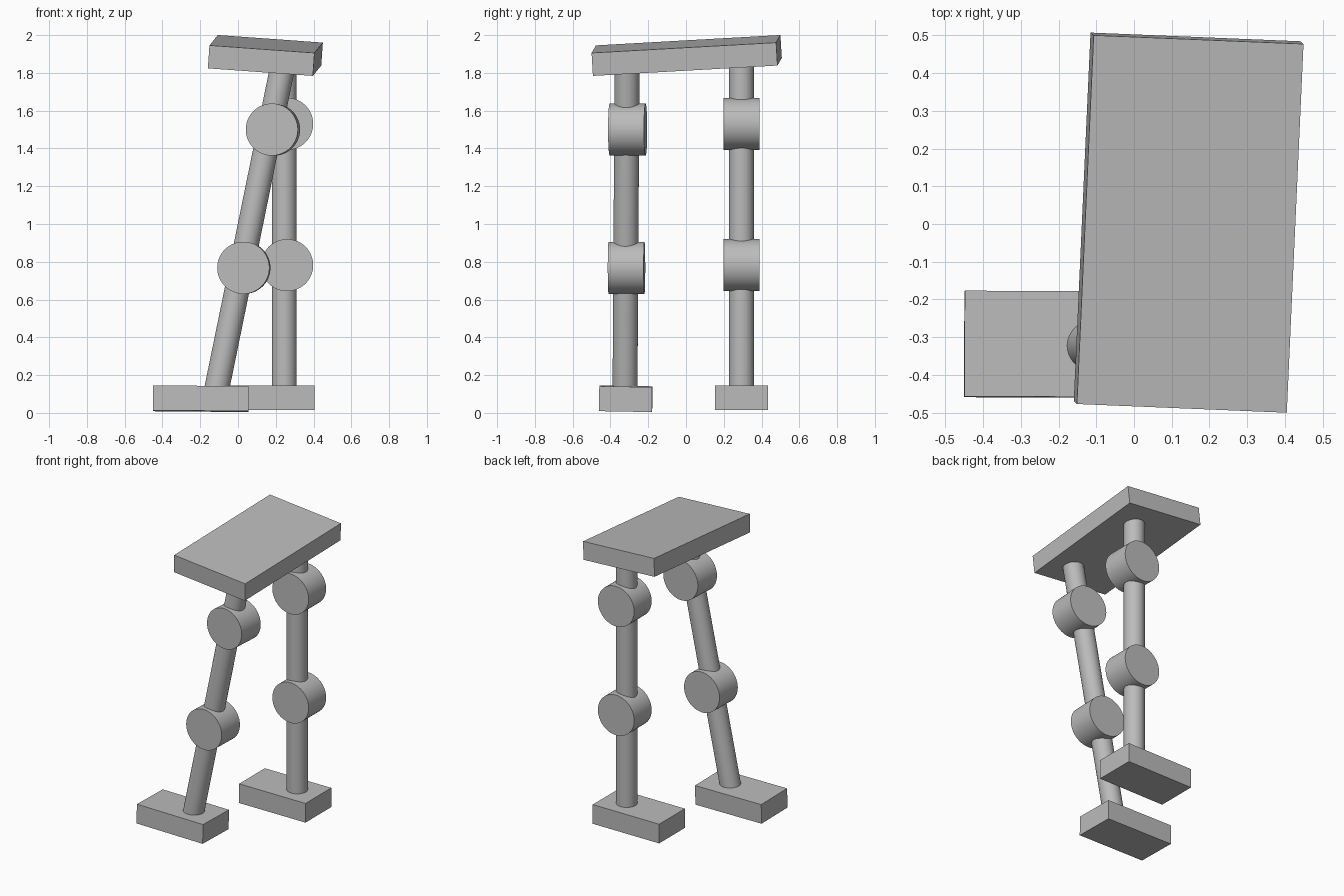
import bpy
import bmesh
from math import radians
from mathutils import Matrix, Vector

cube = bpy.data.objects.get("Cube")
if cube:
    bpy.data.objects.remove(cube, do_unlink=True)

grey = bpy.data.materials.new("plain grey")
grey.use_nodes = True
COLOR = (0.5, 0.5, 0.5, 1)
grey.diffuse_color = COLOR
grey.node_tree.nodes["Principled BSDF"].inputs["Base Color"].default_value = COLOR


def finish(name, bm, smooth=False):
    mesh = bpy.data.meshes.new(name)
    bm.to_mesh(mesh)
    bm.free()
    obj = bpy.data.objects.new(name, mesh)
    bpy.context.collection.objects.link(obj)
    mesh.materials.append(grey)
    if smooth:
        bpy.ops.object.select_all(action='DESELECT')
        obj.select_set(True)
        bpy.context.view_layer.objects.active = obj
        bpy.ops.object.shade_smooth_by_angle(angle=radians(40))
    return obj


def box(name, center, size, x_dir=(1, 0, 0), y_dir=(0, 1, 0)):
    """Box whose edges follow the given x and y directions."""
    x = Vector(x_dir).normalized()
    z = x.cross(Vector(y_dir)).normalized()
    y = z.cross(x)
    turn = Matrix((x, y, z)).transposed().to_4x4()
    bm = bmesh.new()
    bmesh.ops.create_cube(bm, size=1, matrix=Matrix.Translation(center) @ turn
                          @ Matrix.Diagonal((*size, 1)))
    return finish(name, bm)


def rod(name, start, end, radius):
    """Capped cylinder between two points."""
    a, b = Vector(start), Vector(end)
    turn = (b - a).to_track_quat('Z', 'Y').to_matrix().to_4x4()
    bm = bmesh.new()
    bmesh.ops.create_cone(bm, cap_ends=True, segments=64, radius1=radius,
                          radius2=radius, depth=(b - a).length,
                          matrix=Matrix.Translation((a + b) / 2) @ turn)
    return finish(name, bm, smooth=True)


def joint(name, center, skew):
    """Fat disc with its axis running front to back."""
    half = Vector((skew, 0.095, 0))
    rod(name, Vector(center) - half, Vector(center) + half, 0.138)


# Tilted hip platform
x_dir, y_dir = Vector((0.556, -0.023, -0.04)), Vector((0.042, 0.977, 0.055))
normal = x_dir.cross(y_dir).normalized()
thickness = 0.122
box("platform", Vector((0.149, 0, 1.953)) - normal * thickness / 2,
    (x_dir.length, y_dir.length, thickness), x_dir, y_dir)

# Left leg, standing upright
rod("left_leg", (0.245, 0.294, 0.1), (0.245, 0.294, 1.88), 0.066)
joint("left_hip", (0.26, 0.294, 1.53), 0)
joint("left_knee", (0.26, 0.294, 0.782), 0)
box("left_foot", (0.153, 0.294, 0.08), (0.505, 0.28, 0.132))

# Right leg, leaning sideways
rod("right_leg", (-0.118, -0.323, 0.1), (0.24, -0.312, 1.85), 0.066)
joint("right_hip", (0.185, -0.309, 1.5), 0.006)
joint("right_knee", (0.031, -0.315, 0.768), 0.003)
box("right_foot", (-0.197, -0.319, 0.075), (0.505, 0.28, 0.132),
    (1, -0.005, -0.009), (0.005, 1, -0.018))
